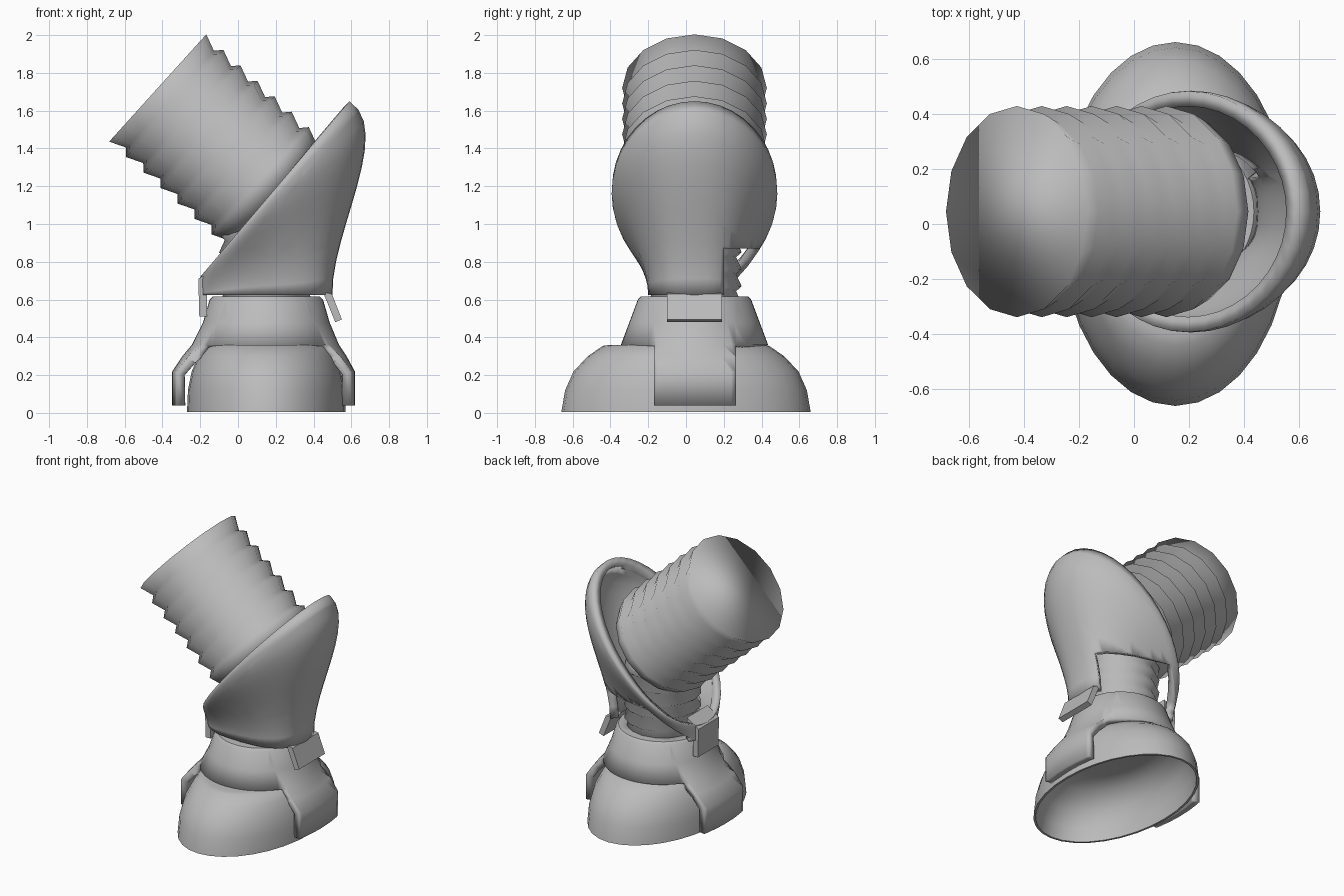
import bpy, bmesh, math
from mathutils import Vector, Matrix

cube = bpy.data.objects.get("Cube")
if cube:
    bpy.data.objects.remove(cube, do_unlink=True)

grey = bpy.data.materials.new("plain_grey")
grey.use_nodes = True
tone = (0.5, 0.5, 0.5, 1)
grey.diffuse_color = tone
grey.node_tree.nodes["Principled BSDF"].inputs["Base Color"].default_value = tone

CY = 0.045  # shared centre line of the leg


def finish(name, bm, angle=40, thickness=0):
    bmesh.ops.recalc_face_normals(bm, faces=bm.faces)
    mesh = bpy.data.meshes.new(name)
    bm.to_mesh(mesh)
    bm.free()
    obj = bpy.data.objects.new(name, mesh)
    bpy.context.collection.objects.link(obj)
    mesh.materials.append(grey)
    bpy.ops.object.select_all(action='DESELECT')
    obj.select_set(True)
    bpy.context.view_layer.objects.active = obj
    bpy.ops.object.shade_smooth_by_angle(angle=math.radians(angle))
    if thickness:
        shell = obj.modifiers.new("thickness", 'SOLIDIFY')
        shell.thickness = thickness
        shell.offset = -1


def ellipse(cx, cy, z, rx, ry, n=32):
    return [Vector((cx + rx * math.cos(a), cy + ry * math.sin(a), z))
            for a in (2 * math.pi * i / n for i in range(n))]


def loft(rings, caps=True):
    bm = bmesh.new()
    rows = [[bm.verts.new(p) for p in ring] for ring in rings]
    n = len(rows[0])
    for a, b in zip(rows, rows[1:]):
        for i in range(n):
            j = (i + 1) % n
            bm.faces.new((a[i], a[j], b[j], b[i]))
    if caps:
        bm.faces.new(rows[0])
        bm.faces.new(rows[-1])
    return bm


def cut_away(bm, planes, unwanted):
    """Slice along the planes, then drop the faces whose centre is unwanted."""
    for point, normal in planes:
        bmesh.ops.bisect_plane(bm, geom=bm.verts[:] + bm.edges[:] + bm.faces[:],
                               plane_co=point, plane_no=normal, dist=0.0005)
    doomed = [f for f in bm.faces if unwanted(f.calc_center_median())]
    bmesh.ops.delete(bm, geom=doomed, context='FACES')


def plate(name, outline, y0, y1):
    """Extrude an (x, z) outline along y."""
    rings = [[Vector((x, y, z)) for x, z in outline] for y in (y0, y1)]
    finish(name, loft(rings), 30)


# Hollow foot with rounded toe and heel
foot = [(0.33, 0.2, 0.3), (0.3, 0.31, 0.46), (0.2, 0.375, 0.58), (0.1, 0.395, 0.63),
        (0.005, 0.405, 0.645), (0.005, 0.42, 0.66), (0.12, 0.415, 0.64), (0.22, 0.395, 0.595),
        (0.30, 0.36, 0.52), (0.355, 0.32, 0.44), (0.36, 0.28, 0.4)]
finish("foot", loft([ellipse(0.15, 0, z, rx, ry) for z, rx, ry in foot]), 60)

# Ankle collar, with a curved guard hanging down on each side
collar = [(0.04, 0.135, 0.485, 0.75), (0.217, 0.135, 0.485, 0.75), (0.30, 0.14, 0.435, 0.55),
          (0.36, 0.145, 0.39, 0.39), (0.48, 0.15, 0.335, 0.345), (0.60, 0.15, 0.3, 0.3),
          (0.615, 0.15, 0.285, 0.285), (0.617, 0.15, 0.2, 0.2)]
bm = loft([ellipse(cx, CY, z, rx, ry, 48) for z, cx, rx, ry in collar], caps=False)
cut_away(bm, [((0, -0.17, 0), (0, 1, 0)), ((0, 0.265, 0), (0, 1, 0))],
         lambda m: m.z < 0.36 and not -0.17 < m.y < 0.265)
finish("ankle_collar", bm, 40, 0.05)

# Clips hanging from the cowl
plate("left_clip", [(0.45, 0.64), (0.497, 0.63), (0.55, 0.495), (0.515, 0.48)], -0.1, 0.19)
plate("right_clip", [(-0.12, 0.77), (-0.21, 0.71), (-0.205, 0.51), (-0.165, 0.51),
                     (-0.165, 0.62), (-0.12, 0.68)], -0.07, 0.16)


# Ribbed bellows
def bellows(name, matrix, radius, depth, pitch, count, end_radius):
    profile = []
    for i in range(count):
        profile += [(i * pitch, radius), (i * pitch + pitch * 0.72, radius - depth)]
    profile.append((count * pitch, end_radius))
    rings = [[matrix @ p for p in ellipse(0, 0, s, r, r, 16)] for s, r in profile]
    finish(name, loft(rings), 180)


axis = Vector((0.74, 0, -0.67)).normalized()
tilt = Vector((0, 0, 1)).rotation_difference(axis).to_matrix().to_4x4()
bellows("leg_bellows", Matrix.Translation((-0.425, CY, 1.72)) @ tilt, 0.383, 0.037, 0.122, 7, 0.3)
bellows("ankle_bellows", Matrix.Translation((0.15, CY, 0.58)), 0.25, 0.03, 0.09, 6, 0.2)

# Cowl: a curved shell from a level, boxy hem up to a slanted oval rim
N, STEPS = 40, 12
rings = [[] for _ in range(STEPS + 1)]
for i in range(N):
    c, s = math.cos(2 * math.pi * i / N), math.sin(2 * math.pi * i / N)
    u = (1 + c) / 2
    boxy_c, boxy_s = (math.copysign(abs(v) ** 0.75, v) for v in (c, s))
    hem = Vector((0.148 + 0.352 * boxy_c, CY + 0.245 * boxy_s, 0.625))
    rim = Vector((0.195 + 0.395 * c, CY + 0.437 * s, 1.185 + 0.465 * c))
    h = rim.z - hem.z
    low = hem + Vector((-0.01 * u, 0, 0.32 * h))
    high = rim + Vector((0.24 * u * u, 0.025 * s, -0.15 * h))
    for k in range(STEPS + 1):
        t = k / STEPS
        q = 1 - t
        rings[k].append(hem * q**3 + low * 3 * q * q * t + high * 3 * q * t * t + rim * t**3)
bm = loft(rings, caps=False)

# Open the rear window, leaving a strap along the rim
rim_normal = Vector((-0.465, 0, 0.395)).normalized()
strap_point = Vector((0.195, 0, 1.185)) - rim_normal * 0.07
cut_away(bm, [((0, 0.2, 0), (0, 1, 0)), ((0, 0, 0.87), (0, 0, 1)), (strap_point, rim_normal)],
         lambda m: m.z < 0.87 and m.y > 0.2 and (m - strap_point).dot(rim_normal) < 0)
finish("cowl", bm, 50, 0.055)
